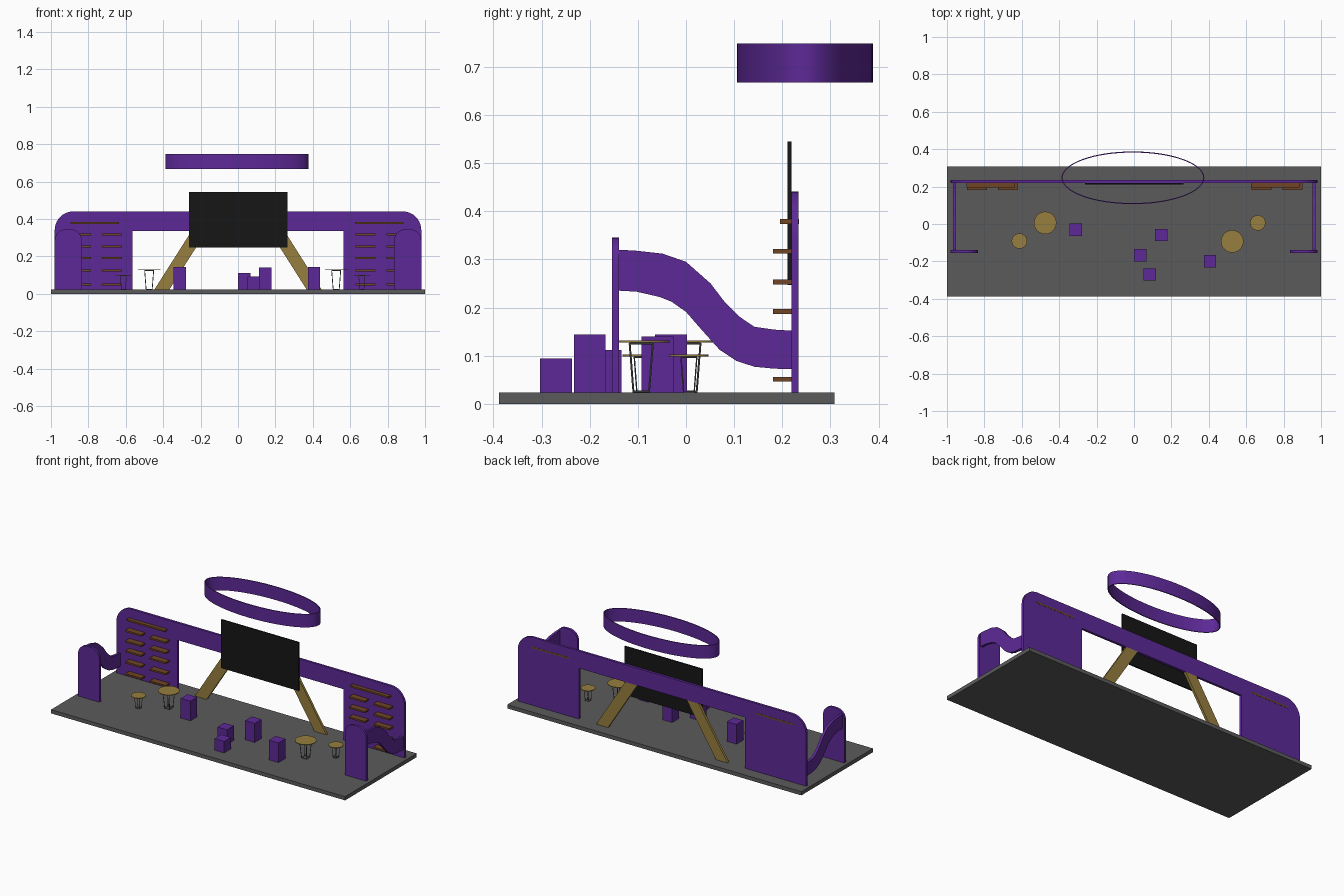
import bpy, bmesh
from math import sin, cos, pi
from mathutils import Vector

if "Cube" in bpy.data.objects:
    bpy.data.objects.remove(bpy.data.objects["Cube"])


def material(name, r, g, b):
    m = bpy.data.materials.new(name)
    m.diffuse_color = (r, g, b, 1)
    m.use_nodes = True
    m.node_tree.nodes["Principled BSDF"].inputs["Base Color"].default_value = m.diffuse_color
    return m


PURPLE = material("purple", 0.11, 0.022, 0.31)
WOOD = material("light_wood", 0.31, 0.21, 0.05)
BROWN = material("brown_wood", 0.16, 0.06, 0.018)
FLOOR = material("floor_grey", 0.105, 0.105, 0.105)
BLACK = material("screen_black", 0.008, 0.008, 0.008)
METAL = material("metal", 0.12, 0.12, 0.12)


def finish(bm, name, mat):
    bmesh.ops.recalc_face_normals(bm, faces=bm.faces)
    me = bpy.data.meshes.new(name)
    bm.to_mesh(me)
    bm.free()
    me.materials.append(mat)
    ob = bpy.data.objects.new(name, me)
    bpy.context.collection.objects.link(ob)
    return ob


def box(name, lo, hi, mat):
    bm = bmesh.new()
    bmesh.ops.create_cube(bm, size=1)
    for v in bm.verts:
        v.co = [(a + b) / 2 + c * (b - a) for a, b, c in zip(lo, hi, v.co)]
    return finish(bm, name, mat)


def extrude(name, outline, axis, lo, hi, mat):
    """Extrude a 2D outline along x (outline is y,z) or y (outline is x,z)."""
    bm = bmesh.new()
    put = (lambda p: (lo, p[0], p[1])) if axis == 'x' else (lambda p: (p[0], lo, p[1]))
    face = bm.faces.new([bm.verts.new(put(p)) for p in outline])
    new = bmesh.ops.extrude_face_region(bm, geom=[face])["geom"]
    shift = Vector((hi - lo, 0, 0) if axis == 'x' else (0, hi - lo, 0))
    bmesh.ops.translate(bm, vec=shift, verts=[g for g in new if isinstance(g, bmesh.types.BMVert)])
    return finish(bm, name, mat)


def rounded_top(x0, x1, top, r, n=10):
    """Points over a rounded top, from the right side to the left side."""
    arc = [k * pi / 2 / n for k in range(n + 1)]
    return ([(x1 - r + r * cos(a), top - r + r * sin(a)) for a in arc]
            + [(x0 + r - r * sin(a), top - r + r * cos(a)) for a in arc])


def smooth(ob):
    bpy.ops.object.select_all(action='DESELECT')
    ob.select_set(True)
    bpy.context.view_layer.objects.active = ob
    bpy.ops.object.shade_smooth_by_angle()


Z0 = 0.023                      # floor top
W0, W1 = 0.219, 0.234           # back wall depth

box("floor", (-1, -0.388, 0), (1, 0.308, Z0), FLOOR)

# back wall: one arch with a wide opening
arch = ([(-0.565, 0.335), (-0.565, Z0), (-0.98, Z0)][::-1] + [(0.565, 0.335), (0.565, Z0), (0.98, Z0)]
        + rounded_top(-0.98, 0.98, 0.441, 0.1))
smooth(extrude("back_wall", arch, 'y', W0, W1, PURPLE))

# screen and its slanted supports
box("screen", (-0.263, 0.211, 0.247), (0.265, W0, 0.545), BLACK)
for s, side in ((-1, "left"), (1, "right")):
    leg = [(0.447, Z0), (0.367, Z0), (0.169, 0.335), (0.249, 0.335)]
    extrude(side + "_slanted_support", [(s * x, z) for x, z in leg], 'y', W0, W1, WOOD)

# side wings: wavy panel and rounded front panel
wave = [(-.139, .32), (-.103, .318), (-.049, .312), (0, .295), (.051, .25), (.08, .212),
        (.111, .181), (.142, .16), (.184, .154), (.219, .152),
        (.219, .072), (.184, .073), (.142, .077), (.105, .089), (.07, .112), (.034, .152),
        (0, .191), (-.03, .212), (-.055, .222), (-.103, .233), (-.139, .235)]
for side, wx, px in (("left", -0.960, -0.9075), ("right", 0.963, 0.9075)):
    extrude(side + "_wavy_panel", wave, 'x', wx - 0.008, wx + 0.008, PURPLE)
    panel = [(px - 0.0725, Z0), (px + 0.0725, Z0)] + rounded_top(px - 0.0725, px + 0.0725, 0.345, 0.06)
    smooth(extrude(side + "_front_panel", panel, 'y', -0.154, -0.139, PURPLE))

# shelves: a long one on top, pairs of short ones below
for side, x in (("left", -0.895), ("right", 0.626)):
    box(side + "_long_shelf", (x, 0.195, 0.374), (x + 0.26, W1 + 0.001, 0.384), BROWN)
    for z in (0.317, 0.253, 0.192, 0.124, 0.051):
        for dx in (0.002, 0.168):
            box(side + "_short_shelf", (x + dx, 0.181, z - 0.005), (x + dx + 0.107, W0, z + 0.005), BROWN)

# hanging elliptical ring
bm = bmesh.new()
N = 64
rows = []
for rx, ry, z in ((.382, .141, .667), (.382, .141, .748), (.376, .135, .748), (.376, .135, .667)):
    rows.append([bm.verts.new((-0.006 + rx * cos(2 * pi * k / N), 0.247 + ry * sin(2 * pi * k / N), z))
                 for k in range(N)])
for i in range(4):
    a, b = rows[i], rows[(i + 1) % 4]
    for k in range(N):
        bm.faces.new((a[k], a[(k + 1) % N], b[(k + 1) % N], b[k]))
smooth(finish(bm, "hanging_ring", PURPLE))

# cube stools
for x, y, top in ((-.312, -.031, .144), (.033, -.167, .112), (.085, -.27, .094),
                  (.145, -.059, .14), (.406, -.2, .144)):
    box("stool", (x - .033, y - .033, Z0), (x + .033, y + .033, top), PURPLE)


def bar(bm, a, b, r):
    a, b = Vector(a), Vector(b)
    made = bmesh.ops.create_cone(bm, cap_ends=True, segments=6, radius1=r, radius2=r, depth=(b - a).length)
    turn = (b - a).to_track_quat('Z', 'Y')
    for v in made["verts"]:
        v.co = turn @ v.co + (a + b) / 2


# round tables on tapered wire bases
def table(name, x, y, r, top):
    bm = bmesh.new()
    made = bmesh.ops.create_cone(bm, cap_ends=True, segments=40, radius1=r, radius2=r, depth=0.004)
    bmesh.ops.translate(bm, verts=made["verts"], vec=(x, y, top - 0.002))
    smooth(finish(bm, name + "_top", WOOD))
    bm = bmesh.new()
    t, w, k = r * 0.4, r * 0.27, r * 0.035
    corners = ((-1, -1), (1, -1), (1, 1), (-1, 1))
    hi = [(x + t * i, y + t * j, top - 0.004 - k) for i, j in corners]
    lo = [(x + w * i, y + w * j, Z0 + k) for i, j in corners]
    for i in range(4):
        bar(bm, hi[i], lo[i], k)
        bar(bm, hi[i], hi[(i + 1) % 4], k)
        bar(bm, lo[i], lo[(i + 1) % 4], k)
    finish(bm, name + "_base", METAL)


table("large_table_left", -0.475, 0.006, 0.06, 0.131)
table("small_table_left", -0.613, -0.091, 0.041, 0.102)
table("large_table_right", 0.525, -0.093, 0.06, 0.131)
table("small_table_right", 0.662, 0.006, 0.041, 0.102)
